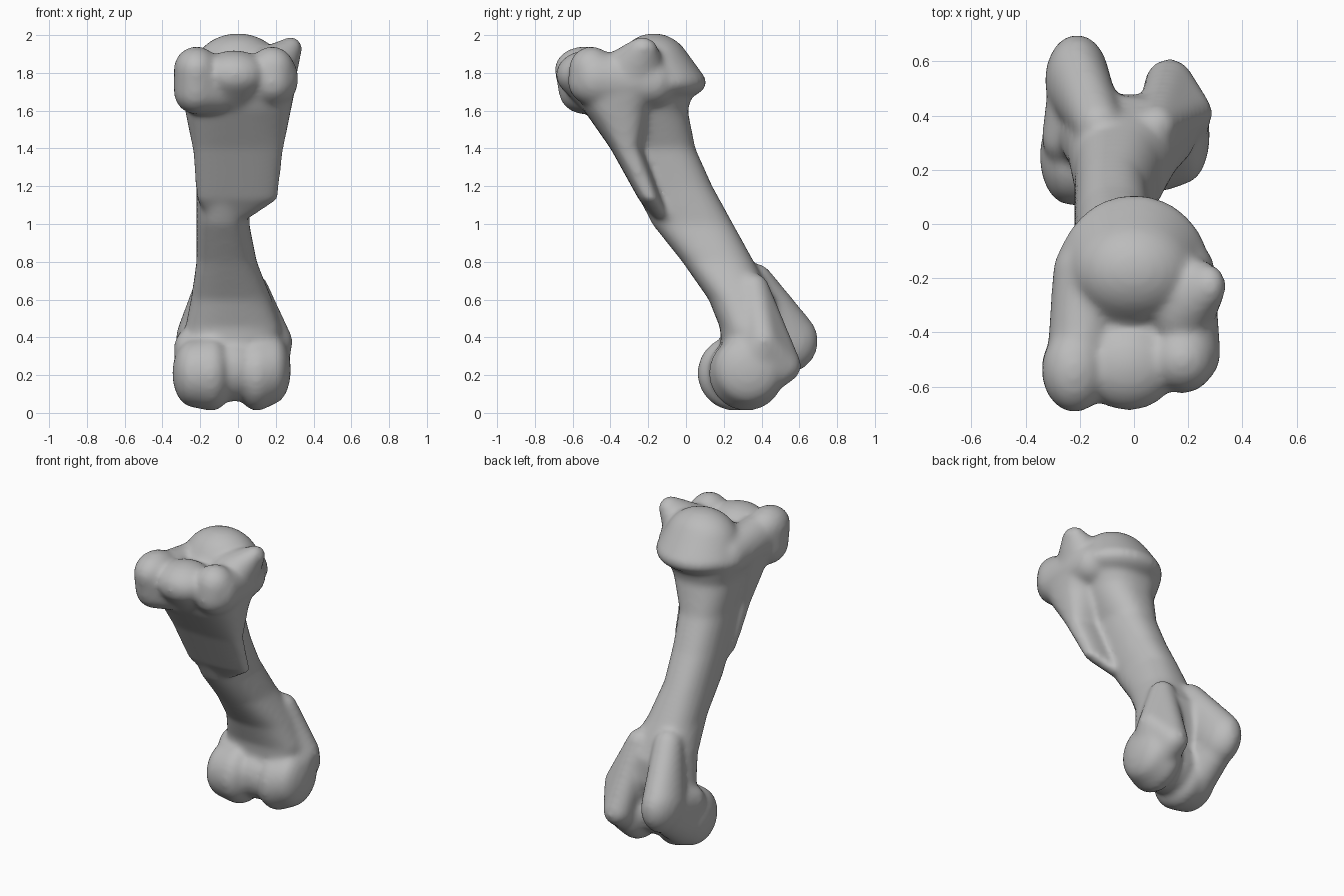
import bpy, bmesh, math
from mathutils import Matrix

cube = bpy.data.objects.get("Cube")
if cube:
    bpy.data.objects.remove(cube, do_unlink=True)

SEGMENTS = 32
bone_mesh = bmesh.new()


def ball(x, y, z, radius, wide=1, deep=1, tall=1):
    """Placement of a ball, stretched along x, y and z."""
    scale = Matrix.Diagonal((radius * wide, radius * deep, radius * tall, 1))
    return Matrix.Translation((x, y, z)) @ scale


def lump(*balls):
    """Convex skin stretched over balls."""
    part = bmesh.new()
    for place in balls:
        bmesh.ops.create_uvsphere(part, u_segments=SEGMENTS, v_segments=SEGMENTS // 2,
                                  radius=1, matrix=place)
    verts = [bone_mesh.verts.new(v.co) for v in part.verts]
    part.free()
    hull = bmesh.ops.convex_hull(bone_mesh, input=verts)
    inner = [g for g in hull["geom_interior"] if isinstance(g, bmesh.types.BMVert)]
    bmesh.ops.delete(bone_mesh, geom=inner, context='VERTS')


def soft_corner(value, power):
    return math.copysign(abs(value) ** power, value)


def loft(power, *sections):
    """Closed tube through level rings given as height, right, left, front, back."""
    rings = []
    for height, right, left, front, back in sections:
        ring = []
        for step in range(SEGMENTS):
            angle = math.tau * step / SEGMENTS
            across = soft_corner(math.cos(angle), power)
            along = soft_corner(math.sin(angle), power)
            x = (right + left + (left - right) * across) / 2
            y = (front + back + (back - front) * along) / 2
            ring.append(bone_mesh.verts.new((x, y, height)))
        rings.append(ring)
    for lower, upper in zip(rings, rings[1:]):
        for step in range(SEGMENTS):
            following = (step + 1) % SEGMENTS
            bone_mesh.faces.new((lower[step], lower[following], upper[following], upper[step]))
    bone_mesh.faces.new(reversed(rings[0]))
    bone_mesh.faces.new(rings[-1])


# Leaning shaft
loft(.85,
     (.2, -.25, .2, .2, .4),
     (.45, -.28, .23, .18, .48),
     (.6, -.25, .18, .12, .47),
     (.8, -.22, .1, -.02, .36),
     (1, -.22, .06, -.18, .25),
     (1.2, -.22, .07, -.28, .14),
     (1.4, -.22, .09, -.37, .05),
     (1.6, -.25, .18, -.45, .01),
     (1.75, -.3, .26, -.48, .05))

# Flat crest on the front of the upper shaft
loft(.7,
     (1.03, -.16, .06, -.17, -.08),
     (1.13, -.22, .21, -.25, -.13),
     (1.4, -.24, .24, -.4, -.23),
     (1.6, -.28, .28, -.54, -.18),
     (1.75, -.31, .31, -.62, -.1))

# Rounded head with a flatter underside
lump(ball(0, -.17, 1.81, .2, wide=1.2),
     ball(0, -.17, 1.75, .28, tall=.4))

# Large lump in front of the head on the right
lump(ball(-.22, -.54, 1.82, .12, deep=1.3),
     ball(-.22, -.53, 1.7, .12, deep=1.2),
     ball(-.12, -.5, 1.71, .13))

# Smaller lump on the left, and the middle between them
lump(ball(.18, -.5, 1.82, .12),
     ball(.18, -.47, 1.75, .13, deep=1.2))
lump(ball(-.02, -.52, 1.79, .13, wide=1.4, deep=1.3),
     ball(-.04, -.46, 1.7, .13, wide=1.4))

# Shoulders joining the lumps to the head
for side in (-1, 1):
    lump(ball(side * .2, -.48, 1.77, .12, tall=1.2),
         ball(side * .17, -.18, 1.75, .13))

# Small knob on the upper left edge
lump(ball(.28, -.23, 1.93, .06, deep=1.3),
     ball(.17, -.28, 1.8, .14, deep=1.3))

# Lower knuckles: right, left and the bridge between
lump(ball(-.24, .25, .21, .18, wide=.6),
     ball(-.14, .26, .21, .2, wide=.6))
lump(ball(.1, .32, .21, .2, wide=.6),
     ball(.19, .33, .23, .18, wide=.5))
lump(ball(-.03, .29, .23, .17))

# Right rear ridge, running down from the shaft to the knuckle
lump(ball(-.13, .37, .7, .09),
     ball(-.21, .53, .38, .17, wide=.7))
lump(ball(-.21, .52, .36, .15, wide=.7),
     ball(-.2, .3, .2, .16, wide=.8),
     ball(-.26, .32, .34, .1, wide=.8))

# Left rear ridge with its flat outer side
lump(ball(.08, .36, .66, .08),
     ball(.13, .52, .25, .09),
     ball(.21, .41, .38, .08),
     ball(.14, .34, .22, .17, wide=.7))

mesh = bpy.data.meshes.new("limb_bone")
bone_mesh.to_mesh(mesh)
bone_mesh.free()
bone = bpy.data.objects.new("limb_bone", mesh)
bpy.context.collection.objects.link(bone)

# Fuse the parts into one soft skin
fuse = bone.modifiers.new("fuse", 'REMESH')
fuse.mode = 'VOXEL'
fuse.voxel_size = .016
fuse.use_smooth_shade = True
soften = bone.modifiers.new("soften", 'SMOOTH')
soften.factor = .5
soften.iterations = 14

# Grey bone colour
grey = bpy.data.materials.new("bone_grey")
grey.use_nodes = True
color = (.5, .5, .5, 1)
grey.diffuse_color = color
grey.node_tree.nodes["Principled BSDF"].inputs["Base Color"].default_value = color
mesh.materials.append(grey)
